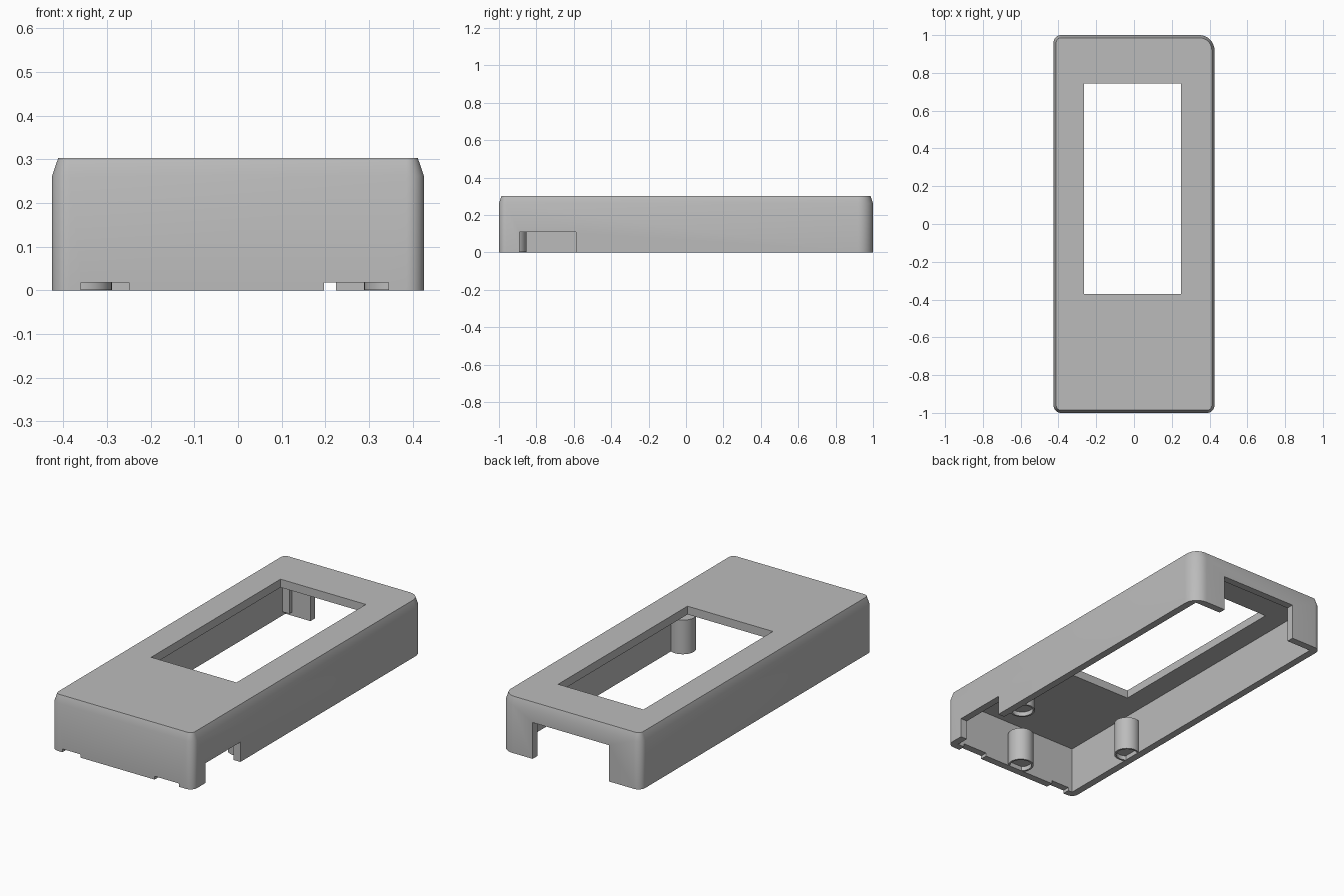
import bpy, bmesh, math
from mathutils import Vector, Matrix

cube = bpy.data.objects.get("Cube")
if cube:
    bpy.data.objects.remove(cube, do_unlink=True)

HX, HY, TOP, SHOULDER = 0.426, 1.0, 0.303, 0.262
WALL, CEILING = 0.04, 0.258

grey = bpy.data.materials.new("plain grey")
grey.use_nodes = True
grey.diffuse_color = (0.5, 0.5, 0.5, 1)
grey.node_tree.nodes["Principled BSDF"].inputs["Base Color"].default_value = (0.5, 0.5, 0.5, 1)


def finish(name, bm):
    bmesh.ops.recalc_face_normals(bm, faces=bm.faces)
    mesh = bpy.data.meshes.new(name)
    bm.to_mesh(mesh)
    bm.free()
    mesh.materials.append(grey)
    ob = bpy.data.objects.new(name, mesh)
    bpy.context.collection.objects.link(ob)
    return ob


def activate(ob):
    bpy.ops.object.select_all(action='DESELECT')
    ob.select_set(True)
    bpy.context.view_layer.objects.active = ob


def smooth(ob, degrees):
    activate(ob)
    bpy.ops.object.shade_smooth_by_angle(angle=math.radians(degrees))


def box(name, lo, hi):
    bm = bmesh.new()
    lo, hi = Vector(lo), Vector(hi)
    bmesh.ops.create_cube(bm, size=1, matrix=Matrix.Translation((lo + hi) / 2)
                          @ Matrix.Diagonal((*(hi - lo), 1)))
    return finish(name, bm)


def outline(inset, steps=9):
    """Rounded rectangle, with one larger corner at back left."""
    points = []
    for i, (sx, sy, r) in enumerate([(1, 1, 0.08), (-1, 1, 0.04), (-1, -1, 0.04), (1, -1, 0.04)]):
        for k in range(steps + 1):
            a = math.pi / 2 * (i + k / steps)
            points.append((sx * (HX - r) + (r - inset) * math.cos(a),
                           sy * (HY - r) + (r - inset) * math.sin(a)))
    return points


# Outer body with a steep chamfer round the top
bm = bmesh.new()
rings = [[bm.verts.new((x, y, z)) for x, y in outline(inset)]
         for z, inset in [(0, 0), (SHOULDER, 0), (TOP, 0.014)]]
for low, high in zip(rings, rings[1:]):
    for i in range(len(low)):
        j = (i + 1) % len(low)
        bm.faces.new((low[i], low[j], high[j], high[i]))
bm.faces.new(rings[0])
bm.faces.new(rings[-1])
case = finish("case_shell", bm)

# Hollow, display window and wall openings
cutters = [
    box("hollow", (WALL - HX, WALL - HY, -0.1), (HX - WALL, HY - WALL, CEILING)),
    box("window", (-0.265, -0.37, 0.2), (0.25, 0.745, 0.4)),
    box("back_opening", (-0.235, 0.9, -0.1), (0.225, 1.1, 0.198)),
    box("side_notch", (0.33, -0.89, -0.1), (0.5, -0.588, 0.108)),
    box("front_slot_right", (-0.36, -1.1, -0.1), (-0.25, -0.93, 0.018)),
    box("front_slot_left", (0.197, -1.1, -0.1), (0.345, -0.93, 0.018)),
]
for cutter in cutters:
    mod = case.modifiers.new("cut", 'BOOLEAN')
    mod.operation, mod.solver, mod.object = 'DIFFERENCE', 'EXACT', cutter
    activate(case)
    bpy.ops.object.modifier_apply(modifier=mod.name)
    bpy.data.objects.remove(cutter, do_unlink=True)
smooth(case, 20)


# Round posts hung on the walls, with a shallow cup underneath
def post(name, x, y, sides=32):
    profile = [(0, 0.025), (0.056, 0.025), (0.056, 0.001), (0.066, 0.001), (0.066, 0.187), (0, 0.187)]
    bm = bmesh.new()
    verts = [bm.verts.new((r, 0, z)) for r, z in profile]
    edges = [bm.edges.new(pair) for pair in zip(verts, verts[1:])]
    bmesh.ops.spin(bm, geom=verts + edges, cent=(0, 0, 0), axis=(0, 0, 1),
                   angle=math.tau, steps=sides)
    bmesh.ops.remove_doubles(bm, verts=bm.verts, dist=0.0001)
    bmesh.ops.translate(bm, verts=bm.verts, vec=(x, y, 0))
    smooth(finish(name, bm), 30)


post("front_post", -0.005, -0.92)
post("right_post", -0.355, -0.48)
post("left_post", 0.355, -0.48)

# Small rib in the back right inner corner
box("corner_rib", (-0.395, 0.935, 0.02), (-0.345, 0.97, CEILING + 0.01))
